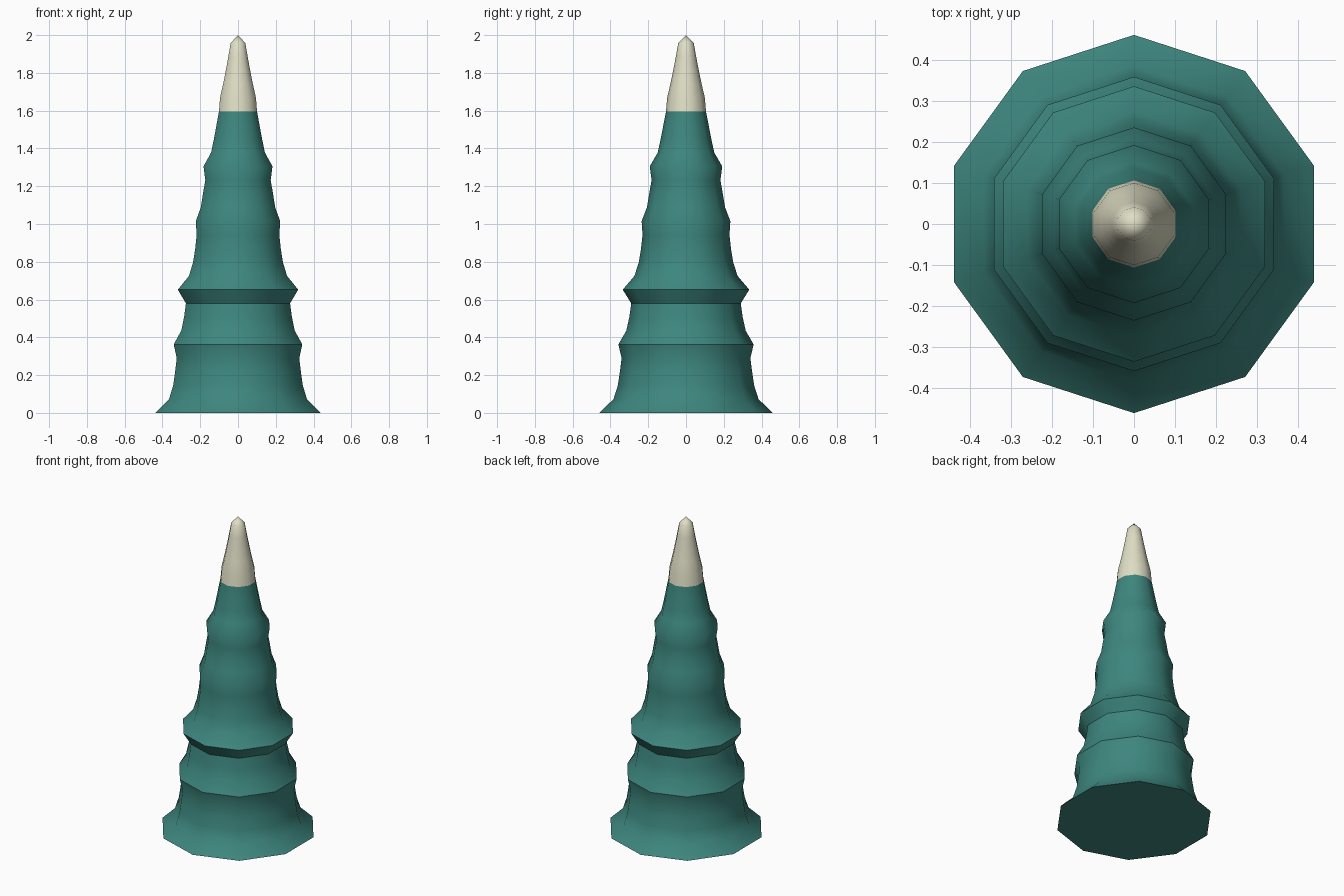
import bpy, bmesh, math

cube = bpy.data.objects.get("Cube")
if cube:
    bpy.data.objects.remove(cube, do_unlink=True)


def make_material(name, color):
    mat = bpy.data.materials.new(name)
    mat.use_nodes = True
    mat.diffuse_color = (*color, 1)
    mat.node_tree.nodes["Principled BSDF"].inputs["Base Color"].default_value = (*color, 1)
    return mat


teal = make_material("teal green", (0.047, 0.24, 0.21))
cream = make_material("pale cream", (0.74, 0.73, 0.56))

# Ring radii from the ground up, at evenly spaced heights
SIDES = 10
STEP = 0.0725
TIP_START = 22 * STEP
radii = [0.46, 0.384, 0.361, 0.35, 0.341, 0.358, 0.316, 0.3, 0.29, 0.335,
         0.273, 0.25, 0.238, 0.23, 0.235, 0.207, 0.195, 0.182, 0.192, 0.15,
         0.134, 0.12, 0.106, 0.1, 0.083, 0.068, 0.054, 0.041]

bm = bmesh.new()
rings = []
for level, radius in enumerate(radii):
    ring = []
    for i in range(SIDES):
        angle = math.tau * i / SIDES + math.pi / 2
        ring.append(bm.verts.new((radius * math.cos(angle), radius * math.sin(angle), level * STEP)))
    rings.append(ring)

# Base cap, flared skirts and pointed top
bm.faces.new(reversed(rings[0]))
for low, high in zip(rings, rings[1:]):
    for i in range(SIDES):
        j = (i + 1) % SIDES
        bm.faces.new((low[i], low[j], high[j], high[i]))
apex = bm.verts.new((0, 0, 2))
for i in range(SIDES):
    bm.faces.new((rings[-1][i], rings[-1][(i + 1) % SIDES], apex))

# Cream on the tip, teal below
for face in bm.faces:
    face.material_index = int(face.calc_center_median().z > TIP_START)

mesh = bpy.data.meshes.new("tiered_tree")
bm.to_mesh(mesh)
bm.free()
mesh.materials.append(teal)
mesh.materials.append(cream)
tree = bpy.data.objects.new("tiered_tree", mesh)
bpy.context.collection.objects.link(tree)

# Smooth sides with crisp skirt edges
bpy.ops.object.select_all(action="DESELECT")
tree.select_set(True)
bpy.context.view_layer.objects.active = tree
bpy.ops.object.shade_smooth_by_angle(angle=math.radians(37))
